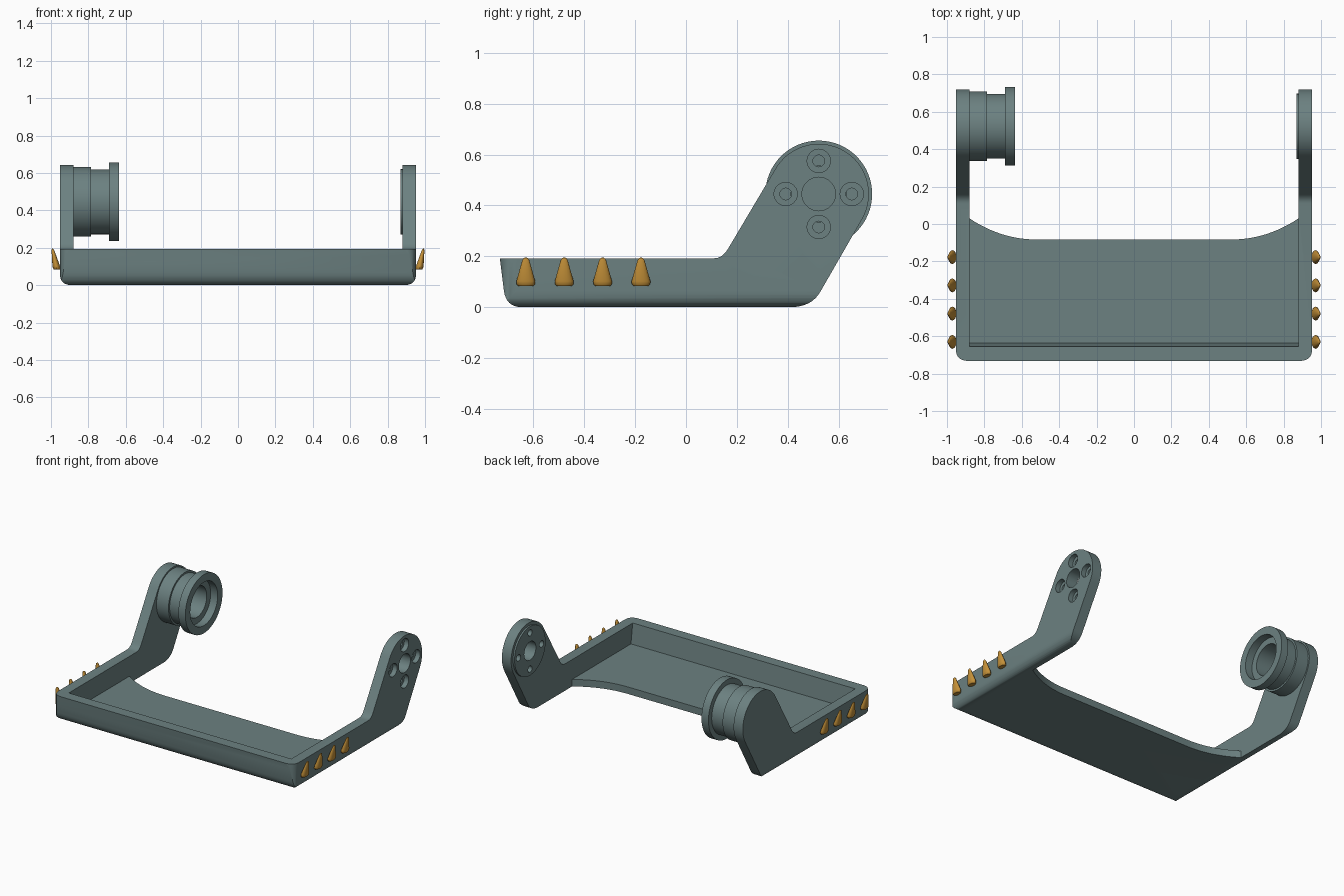
import bpy, bmesh, math
from mathutils import Vector

if "Cube" in bpy.data.objects:
    bpy.data.objects.remove(bpy.data.objects["Cube"], do_unlink=True)


def material(name, rgb):
    m = bpy.data.materials.new(name)
    m.use_nodes = True
    m.diffuse_color = (*rgb, 1)
    m.node_tree.nodes["Principled BSDF"].inputs["Base Color"].default_value = (*rgb, 1)
    return m


STEEL = material("grey teal metal", (0.15, 0.22, 0.22))
GOLD = material("gold", (0.55, 0.28, 0.04))


def to_object(name, bm, mat):
    bmesh.ops.recalc_face_normals(bm, faces=bm.faces)
    me = bpy.data.meshes.new(name)
    bm.to_mesh(me)
    bm.free()
    me.materials.append(mat)
    ob = bpy.data.objects.new(name, me)
    bpy.context.collection.objects.link(ob)
    return ob


def place(axis, t, u, v):
    return Vector({"x": (t, u, v), "y": (u, t, v), "z": (u, v, t)}[axis])


def prism(name, pts, axis, lo, hi):
    """Extrude a closed 2D outline along an axis."""
    bm = bmesh.new()
    a, b = ([bm.verts.new(place(axis, t, u, v)) for u, v in pts] for t in (lo, hi))
    bm.faces.new(a)
    bm.faces.new(b)
    n = len(pts)
    for i in range(n):
        j = (i + 1) % n
        bm.faces.new((a[i], a[j], b[j], b[i]))
    return to_object(name, bm, STEEL)


def lathe(name, profile, axis, centre, sides, mat, squash=1.0, lean=0.0):
    """Revolve (position, radius) points; end radii are zero."""
    bm = bmesh.new()
    rings = []
    for t, r in profile:
        count = sides if r else 1
        ring = []
        for k in range(count):
            a = math.tau * k / sides
            p = place(axis, t, r * math.cos(a) * squash + lean * t, r * math.sin(a))
            ring.append(bm.verts.new(p + Vector(centre)))
        rings.append(ring)
    for a, b in zip(rings, rings[1:]):
        for k in range(sides):
            j = (k + 1) % sides
            quad = [a[k % len(a)], a[j % len(a)], b[j % len(b)], b[k % len(b)]]
            bm.faces.new(list(dict.fromkeys(quad)))
    return to_object(name, bm, mat)


def fillet(a, corner, b, n=8):
    a, c, b = Vector(a), Vector(corner), Vector(b)
    return [tuple(a * (1 - t) ** 2 + c * 2 * t * (1 - t) + b * t * t)
            for t in (i / n for i in range(n + 1))]


def combine(target, tool, operation):
    mod = target.modifiers.new("cut", "BOOLEAN")
    mod.operation = operation
    mod.solver = "EXACT"
    mod.object = tool
    dg = bpy.context.evaluated_depsgraph_get()
    me = bpy.data.meshes.new_from_object(target.evaluated_get(dg))
    target.modifiers.clear()
    target.data = me
    bpy.data.objects.remove(tool, do_unlink=True)


def smooth(ob, angle=32):
    bpy.ops.object.select_all(action="DESELECT")
    ob.select_set(True)
    bpy.context.view_layer.objects.active = ob
    bpy.ops.object.shade_smooth_by_angle(angle=math.radians(angle))


W, INNER, TOP = 0.953, 0.88, 0.192       # half widths and rim height
PY, PZ, PR = 0.522, 0.445, 0.197         # pivot centre and arm end radius

# Side outline: tray wall, sloping arm and round arm end
side = [(-0.732, TOP)]
side += fillet((-0.716, 0.065), (-0.708, 0), (-0.645, 0))
side += fillet((0.41, 0), (0.493, 0), (0.528, 0.06))
side += [(PY + PR * math.cos(a), PZ + PR * math.sin(a))
         for a in (math.radians(-30 + 180 * i / 40) for i in range(41))]
side += fillet((0.165, 0.229), (0.143, TOP), (0.11, TOP), 5)
body = prism("tray_and_arms", side, "x", -W, W)

# Round the bottom side edges and the front corners
front = fillet((-W, 0.065), (-W, 0), (-W + 0.065, 0))
front += [(-x, z) for x, z in reversed(front)] + [(W, 1), (-W, 1)]
combine(body, prism("front_outline", front, "y", -1, 1), "INTERSECT")
plan = fillet((-W, -0.665), (-W, -0.732), (-W + 0.067, -0.732))
plan += [(-x, y) for x, y in reversed(plan)] + [(W, 1), (-W, 1)]
combine(body, prism("plan_outline", plan, "z", -1, 1), "INTERSECT")

# Hollow out the tray above its floor
pocket = [(-0.655, 1), (-0.655, TOP), (-0.635, 0.05), (1, 0.05), (1, 1)]
combine(body, prism("pocket", pocket, "x", -INNER, INNER), "DIFFERENCE")

# Curved rear edge of the floor
rear = fillet((-INNER, 0.03), (-0.71, -0.083), (-0.52, -0.083), 12)
rear += [(-x, y) for x, y in reversed(rear)] + [(INNER, 1), (-INNER, 1)]
combine(body, prism("rear_opening", rear, "z", -0.5, 1.2), "DIFFERENCE")


def rod(name, x0, x1, r, y=PY, z=PZ, sides=32):
    return lathe(name, [(x0, 0), (x0, r), (x1, r), (x1, 0)], "x", (0, y, z), sides, STEEL)


# Left arm: thin inner disc, central bore and four counterbored bolt holes
combine(body, rod("inner_disc", 0.868, 0.9, 0.175, sides=48), "UNION")
combine(body, rod("bore", 0.8, 1, 0.066), "DIFFERENCE")
for k in range(4):
    y = PY + 0.13 * math.cos(k * math.pi / 2)
    z = PZ + 0.13 * math.sin(k * math.pi / 2)
    combine(body, rod("bolt_hole", 0.8, 1, 0.023, y, z, 20), "DIFFERENCE")
    combine(body, rod("counterbore", 0.918, 1, 0.046, y, z, 24), "DIFFERENCE")
smooth(body)

# Right arm: stepped hub with flange and stepped bore
hub = lathe("stepped_hub", [(-0.89, 0), (-0.89, 0.186), (-0.785, 0.186), (-0.785, 0.173),
                            (-0.69, 0.173), (-0.69, 0.21), (-0.635, 0.21), (-0.635, 0.155),
                            (-0.69, 0.155), (-0.69, 0.11), (-0.87, 0.11), (-0.87, 0)],
            "x", (0, PY, PZ), 64, STEEL)
smooth(hub)

# Rows of flattened, outward leaning spikes on both walls
spike = [(0, 0), (0, 0.03), (0.006, 0.036), (0.018, 0.037),
         (0.1, 0.014), (0.109, 0.008), (0.112, 0)]
for label, s in (("left", 1), ("right", -1)):
    for k in range(4):
        ob = lathe(f"{label}_spike_{k + 1}", spike, "z", (s * 0.968, -0.63 + 0.151 * k, 0.084),
                   16, GOLD, squash=0.55, lean=s * 0.21)
        smooth(ob, 40)
